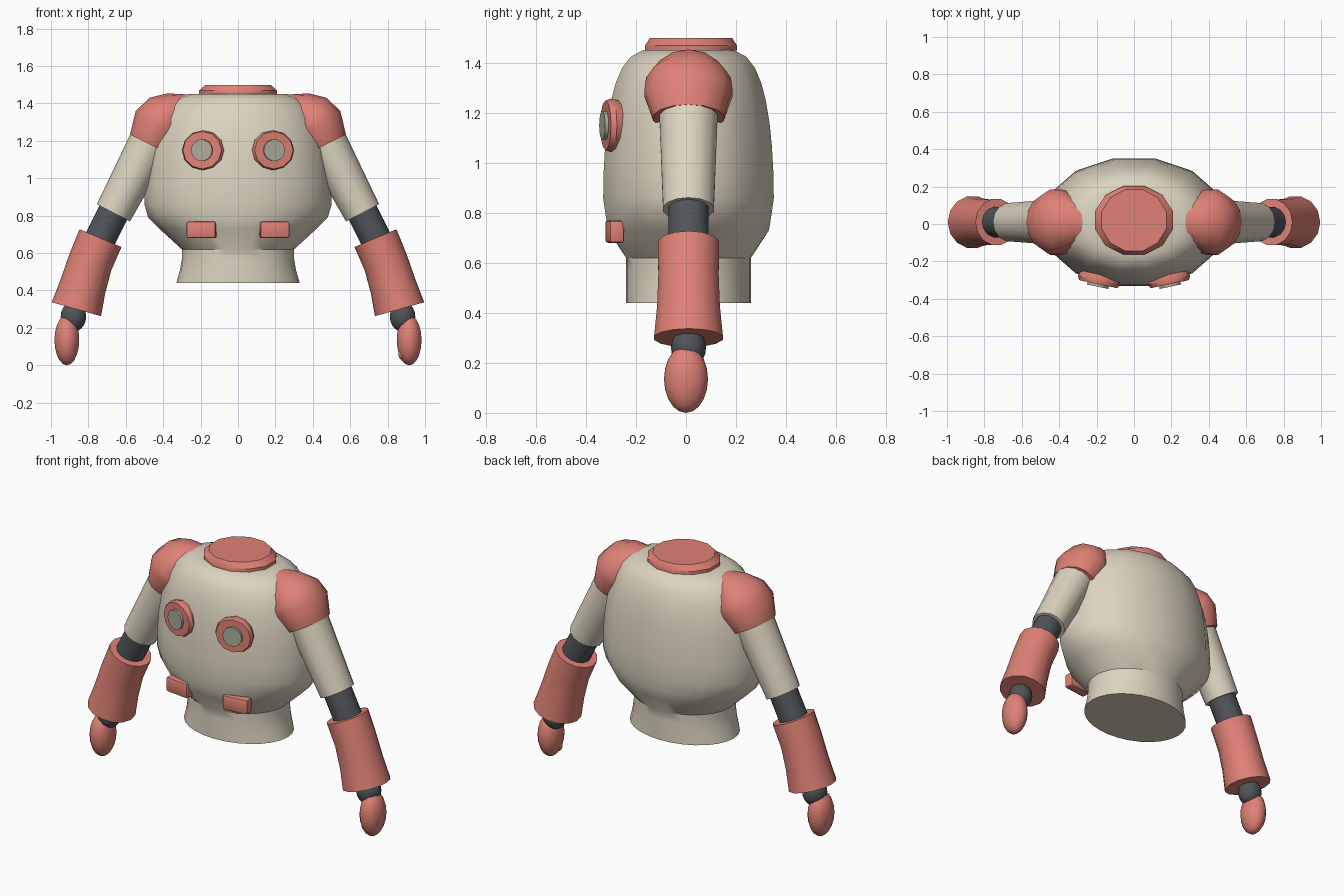
import bpy, bmesh
from math import sin, cos, pi, radians
from mathutils import Vector

cube = bpy.data.objects.get("Cube")
if cube:
    bpy.data.objects.remove(cube, do_unlink=True)


def make_material(name, red, green, blue):
    material = bpy.data.materials.new(name)
    material.use_nodes = True
    colour = (red, green, blue, 1)
    material.diffuse_color = colour
    shader = material.node_tree.nodes["Principled BSDF"]
    shader.inputs["Base Color"].default_value = colour
    return material


cream = make_material("cream", .72, .66, .53)
coral = make_material("coral", .74, .22, .18)
dark_grey = make_material("dark grey", .08, .09, .1)
warm_grey = make_material("warm grey", .42, .41, .33)


def finish(name, bm, material, location=(0, 0, 0), rotation=(0, 0, 0)):
    """Turn a bmesh into a placed object, smooth except at sharp edges."""
    bmesh.ops.recalc_face_normals(bm, faces=bm.faces)
    mesh = bpy.data.meshes.new(name)
    bm.to_mesh(mesh)
    bm.free()
    mesh.materials.append(material)
    part = bpy.data.objects.new(name, mesh)
    part.location = location
    part.rotation_euler = rotation
    bpy.context.collection.objects.link(part)
    bpy.ops.object.select_all(action="DESELECT")
    part.select_set(True)
    bpy.context.view_layer.objects.active = part
    bpy.ops.object.shade_smooth_by_angle(angle=radians(35))
    return part


def loft(name, rings, material, sides=14, side=1, turn=0, facet_above=None, **placing):
    """Skin over rings (x, z, half width, half depth) set square to their path."""
    bm = bmesh.new()
    loops = []
    last = len(rings) - 1
    for index, (x, z, width, depth) in enumerate(rings):
        before = rings[max(index - 1, 0)]
        after = rings[min(index + 1, last)]
        along = Vector((after[0] - before[0], after[1] - before[1])).normalized()
        faceted = facet_above is not None and z > facet_above
        loop = []
        for corner in range(sides):
            angle = 2 * pi * (corner + turn) / sides
            # Faceted rings pull every other corner onto the chord
            pull = cos(2 * pi / sides) if faceted and corner % 2 else 1
            across = pull * width * cos(angle)
            loop.append(bm.verts.new((side * (x - across * along.y),
                                      pull * depth * sin(angle),
                                      z + across * along.x)))
        loops.append(loop)
    for lower, upper in zip(loops, loops[1:]):
        for corner in range(sides):
            following = (corner + 1) % sides
            bm.faces.new((lower[corner], lower[following], upper[following], upper[corner]))
    bm.faces.new(loops[0])
    bm.faces.new(loops[last])
    return finish(name, bm, material, **placing)


def limb(name, path, material, side, flatten=1):
    """Tube along points (x, z, radius), mirrored by side."""
    rings = [(x, z, radius, radius * flatten) for x, z, radius in path]
    return loft(name, rings, material, side=side, location=(0, arm_depth, 0))


def egg(name, centre, radii, material, rotation=(0, 0, 0)):
    bm = bmesh.new()
    bmesh.ops.create_uvsphere(bm, u_segments=14, v_segments=10, radius=1)
    bmesh.ops.scale(bm, vec=radii, verts=bm.verts)
    return finish(name, bm, material, centre, rotation)


arm_depth = .01
body_centre = (0, arm_depth, 0)

# Torso: flared waist, then a belly that rounds over into the shoulders
waist = [(0, .44, .33, .25), (0, .51, .31, .25), (0, .57, .3, .25),
         (0, .62, .3, .25), (0, .73, .42, .33), (0, .79, .48, .34)]
belly = []
for step in range(9):
    rise = radians(step * 10)
    fullness = cos(rise) ** .36
    belly.append((0, .86 + .6 * sin(rise), .5 * fullness, .35 * fullness))
loft("torso", waist + belly, cream, sides=28, facet_above=.65, location=body_centre)

# Neck collar
loft("collar", [(0, 1.45, .215, .19), (0, 1.47, .215, .19), (0, 1.5, .18, .17)],
     coral, sides=12, turn=.5, location=(0, .02, 0))

for side, label in ((1, "left"), (-1, "right")):
    # Shoulder dome, running from the arm into the torso
    limb(label + "_shoulder", [(.47, 1.18, .12), (.42, 1.28, .15), (.385, 1.315, .145),
                               (.34, 1.34, .12), (.25, 1.36, .09)],
         coral, side, flatten=1.2)

    # Sleeve, elbow joint and flared forearm cuff
    limb(label + "_upper_arm", [(.47, 1.19, .115), (.666, .815, .1)],
         cream, side, flatten=1.04)
    limb(label + "_elbow", [(.65, .85, .083), (.745, .66, .083)], dark_grey, side)
    limb(label + "_forearm", [(.735, .68, .122), (.79, .55, .12),
                              (.83, .42, .125), (.864, .3, .137)],
         coral, side, flatten=1.03)

    # Wrist ball and mitten hand
    egg(label + "_wrist", (side * .88, arm_depth, .26), (.07, .07, .08), dark_grey)
    egg(label + "_hand", (side * .915, 0, .135), (.068, .088, .135), coral)

    # Chest ring and its centre disc, turned to follow the torso
    placing = dict(location=(side * .187, -.3, 1.15),
                   rotation=(pi / 2, 0, side * radians(12)))
    loft(label + "_chest_ring", [(0, -.03, .105, .1), (0, 0, .115, .107),
                                 (0, .022, .105, .1)],
         coral, sides=12, **placing)
    loft(label + "_chest_disc", [(0, 0, .058, .058), (0, .036, .058, .058)],
         warm_grey, **placing)

    # Waist pouch with rounded edges
    bm = bmesh.new()
    bmesh.ops.create_cube(bm, size=1)
    bmesh.ops.scale(bm, vec=(.158, .06, .09), verts=bm.verts)
    bmesh.ops.bevel(bm, geom=bm.edges[:], offset=.012, segments=2, profile=.5, affect="EDGES")
    finish(label + "_pouch", bm, coral, location=(side * .195, -.285, .725),
           rotation=(0, 0, side * radians(7)))

# Small curled thumb on the left hand
egg("left_thumb", (.877, -.02, .06), (.02, .025, .03), coral)
